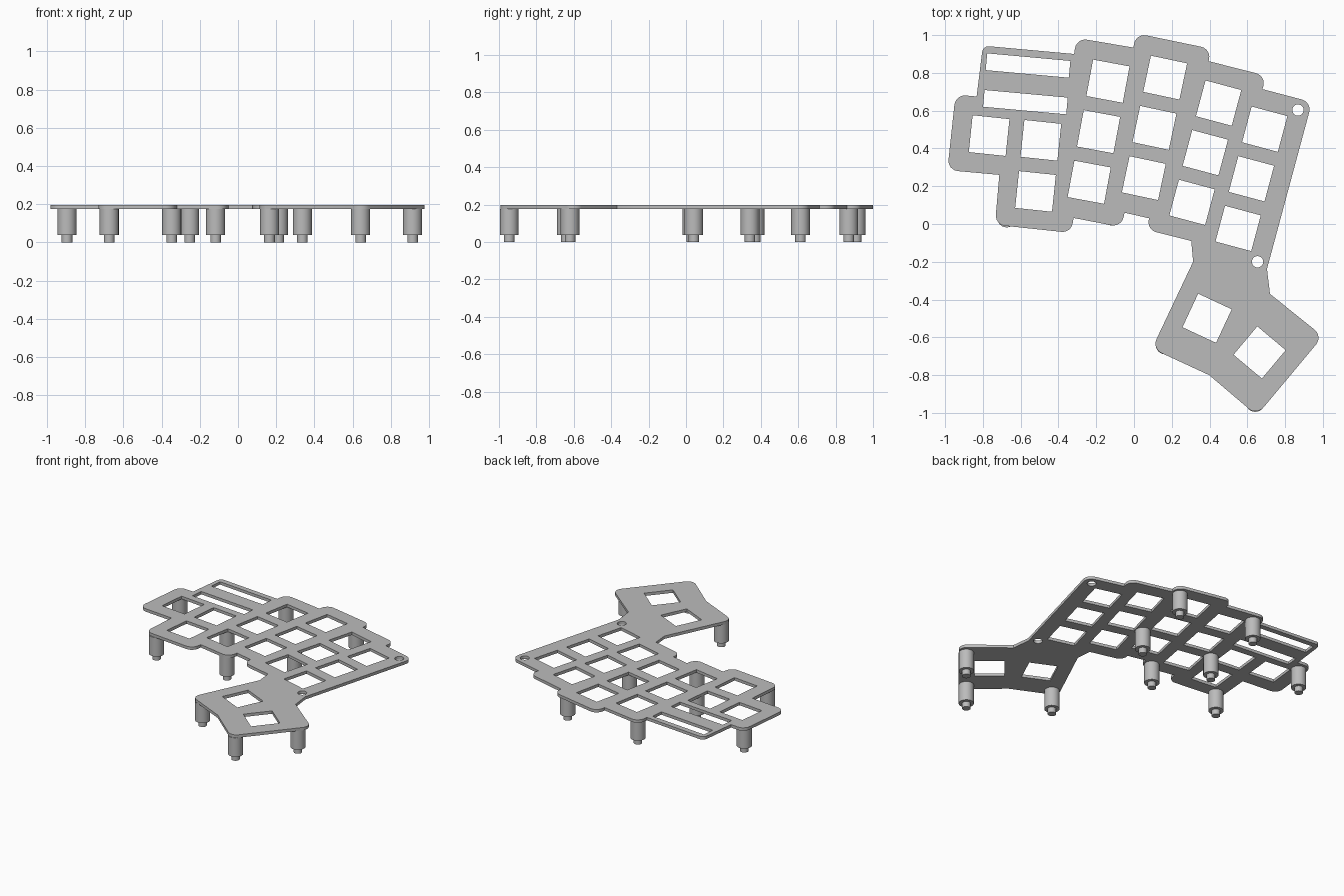
import bpy
import bmesh
from math import radians, sin, cos, pi, tan
from mathutils import Vector, Matrix

cube = bpy.data.objects.get("Cube")
if cube:
    bpy.data.objects.remove(cube, do_unlink=True)

PLATE_BOTTOM, PLATE_TOP = 0.176, 0.197
KEY_SIZE, KEY_PITCH = 0.196, 0.272
ROUND, SMALL, SHARP = 0.055, 0.035, 0

grey = bpy.data.materials.new("plain_grey")
grey.use_nodes = True
colour = (0.5, 0.5, 0.5, 1)
grey.diffuse_color = colour
grey.node_tree.nodes["Principled BSDF"].inputs["Base Color"].default_value = colour


def fillet(corners, steps=6):
    """Replace each (x, y, radius) corner by a tangent arc."""
    points = []
    for i, (x, y, radius) in enumerate(corners):
        corner = Vector((x, y))
        if radius == SHARP:
            points.append(corner)
            continue
        before = (Vector(corners[i - 1][:2]) - corner).normalized()
        after = (Vector(corners[(i + 1) % len(corners)][:2]) - corner).normalized()
        half = before.angle(after) / 2
        centre = corner + (before + after).normalized() * radius / sin(half)
        start = corner + before * radius / tan(half) - centre
        end = corner + after * radius / tan(half) - centre
        sweep = start.angle_signed(end)
        for step in range(steps + 1):
            turn = Matrix.Rotation(-sweep * step / steps, 2)
            points.append(centre + turn @ start)
    return points


def rectangle(x, y, degrees, width=KEY_SIZE, height=KEY_SIZE):
    turn = Matrix.Rotation(radians(degrees), 2)
    signs = ((-1, -1), (1, -1), (1, 1), (-1, 1))
    return [Vector((x, y)) + turn @ Vector((sx * width / 2, sy * height / 2))
            for sx, sy in signs]


def circle(x, y, radius, sides=24):
    return [Vector((x + radius * cos(2 * pi * i / sides), y + radius * sin(2 * pi * i / sides)))
            for i in range(sides)]


def finish(name, bm):
    bmesh.ops.recalc_face_normals(bm, faces=bm.faces)
    mesh = bpy.data.meshes.new(name)
    bm.to_mesh(mesh)
    bm.free()
    mesh.materials.clear()
    mesh.materials.append(grey)
    obj = bpy.data.objects.new(name, mesh)
    bpy.context.collection.objects.link(obj)
    bpy.ops.object.select_all(action="DESELECT")
    obj.select_set(True)
    bpy.context.view_layer.objects.active = obj
    bpy.ops.object.shade_smooth_by_angle(angle=radians(30))
    return obj


# Plate outline, clockwise from the back right corner
outline = fillet([
    (-0.80, 0.944, SMALL), (-0.317, 0.9, SHARP),
    (-0.305, 0.985, ROUND), (-0.003, 0.934, SHARP),
    (0.01, 1.01, ROUND), (0.41, 0.927, ROUND), (0.395, 0.862, SHARP),
    (0.70, 0.785, ROUND), (0.68, 0.714, SHARP),
    (0.942, 0.645, ROUND), (0.704, -0.238, SHARP), (0.72, -0.37, SHARP),
    (1.0, -0.595, ROUND), (0.65, -1.014, ROUND), (0.398, -0.8, SHARP),
    (0.095, -0.66, ROUND), (0.313, -0.2, SHARP), (0.303, -0.09, SHARP),
    (0.065, -0.03, ROUND), (0.08, 0.03, SHARP), (-0.05, 0.06, SHARP),
    (-0.066, -0.017, ROUND), (-0.32, 0.032, SHARP),
    (-0.333, -0.047, ROUND), (-0.736, -0.004, ROUND), (-0.713, 0.26, SHARP),
    (-0.988, 0.285, ROUND), (-0.945, 0.685, ROUND), (-0.833, 0.675, SHARP),
])

# Key openings: first centre of the column, angle, number of keys
columns = [
    (-0.767, 0.468, -6, 1), (-0.493, 0.443, -6, 2),
    (-0.138, 0.756, -10.5, 3), (0.165, 0.775, -12, 3),
    (0.448, 0.64, -15, 3), (0.692, 0.502, -15, 3),
    (0.387, -0.499, -25, 1), (0.665, -0.68, -40, 1),
]
loops = [outline]
for x, y, angle, count in columns:
    down = Matrix.Rotation(radians(angle), 2) @ Vector((0, -KEY_PITCH))
    for i in range(count):
        loops.append(rectangle(x + down.x * i, y + down.y * i, angle))

# Long slots and round screw holes
for x, y in ((-0.561, 0.839), (-0.575, 0.645)):
    loops.append(rectangle(x, y, -5.2, 0.442, 0.089))
for x, y in ((0.868, 0.603), (0.654, -0.2)):
    loops.append(circle(x, y, 0.03))

# Filled, extruded curve turned into the plate mesh
curve = bpy.data.curves.new("plate_profile", "CURVE")
curve.dimensions = "2D"
curve.fill_mode = "BOTH"
curve.extrude = (PLATE_TOP - PLATE_BOTTOM) / 2
for loop in loops:
    spline = curve.splines.new("POLY")
    spline.points.add(len(loop) - 1)
    for point, co in zip(spline.points, loop):
        point.co = (co.x, co.y, 0, 1)
    spline.use_cyclic_u = True
profile = bpy.data.objects.new("plate_profile", curve)
bpy.context.collection.objects.link(profile)
bpy.context.view_layer.update()
evaluated = profile.evaluated_get(bpy.context.evaluated_depsgraph_get())
bm = bmesh.new()
bm.from_mesh(evaluated.to_mesh())
evaluated.to_mesh_clear()
bpy.data.objects.remove(profile, do_unlink=True)
bmesh.ops.remove_doubles(bm, verts=bm.verts, dist=0.0001)
bmesh.ops.translate(bm, verts=bm.verts, vec=(0, 0, (PLATE_TOP + PLATE_BOTTOM) / 2))
bmesh.ops.dissolve_limit(bm, angle_limit=radians(1), verts=bm.verts, edges=bm.edges)
for face in bm.faces:
    face.material_index = 0
finish("key_plate", bm)


def add_cylinder(bm, x, y, radius, low, high):
    bmesh.ops.create_cone(bm, cap_ends=True, segments=24, radius1=radius, radius2=radius,
                          depth=high - low,
                          matrix=Matrix.Translation((x, y, (low + high) / 2)))


# Standoffs: a wide post with a narrow pin under it
standoffs = [
    (0.642, -0.945), (0.914, -0.62), (0.165, -0.64), (0.212, 0.342),
    (-0.117, 0.042), (0.337, 0.87), (-0.347, 0.37), (-0.674, 0.032),
    (-0.253, 0.91), (-0.895, 0.612),
]
for number, (x, y) in enumerate(standoffs, 1):
    bm = bmesh.new()
    add_cylinder(bm, x, y, 0.05, 0.038, PLATE_BOTTOM)
    add_cylinder(bm, x, y, 0.028, 0, 0.038)
    finish(f"standoff_{number}", bm)
